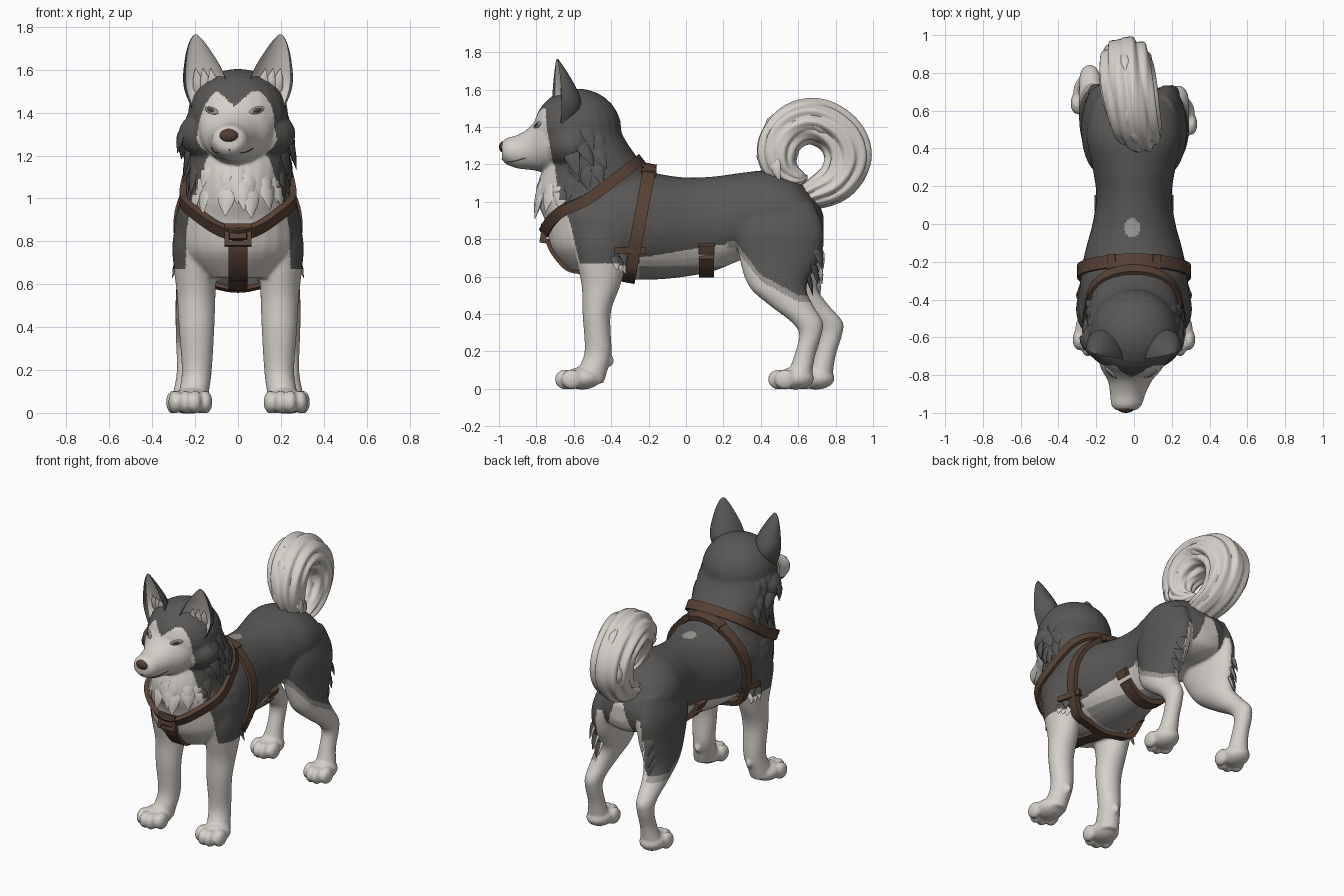
import bpy, bmesh, math, random
from mathutils import Vector, Matrix
from mathutils.bvhtree import BVHTree

if "Cube" in bpy.data.objects:
    bpy.data.objects.remove(bpy.data.objects["Cube"])

random.seed(4)
X, Y, Z = Vector((1, 0, 0)), Vector((0, 1, 0)), Vector((0, 0, 1))

# Colours
MATS = []
for name, col in [("dark_fur", (0.10, 0.097, 0.093)), ("light_fur", (0.67, 0.63, 0.585)),
                  ("brown_leather", (0.10, 0.056, 0.036)), ("nose_brown", (0.085, 0.047, 0.032)),
                  ("grey_fur", (0.33, 0.315, 0.30)), ("eye_dark", (0.06, 0.052, 0.048))]:
    m = bpy.data.materials.new(name)
    m.diffuse_color = (*col, 1)
    m.use_nodes = True
    m.node_tree.nodes["Principled BSDF"].inputs["Base Color"].default_value = m.diffuse_color
    MATS.append(m)
DARK, LIGHT, BROWN, NOSE, GREY, EYE = range(6)


def finish(ob, mat=None, rule=None, angle=50):
    me = ob.data
    me.materials.clear()
    for m in (MATS if rule else [MATS[mat]]):
        me.materials.append(m)
    for p in me.polygons:
        p.use_smooth = True
        if rule:
            p.material_index = rule(p.center, p.normal)
    me.set_sharp_from_angle(angle=math.radians(angle))


def make(name, bm):
    bmesh.ops.recalc_face_normals(bm, faces=bm.faces)
    me = bpy.data.meshes.new(name)
    bm.to_mesh(me)
    bm.free()
    ob = bpy.data.objects.new(name, me)
    bpy.context.collection.objects.link(ob)
    return ob


def curve_rows(rows, k=5):
    # Catmull-Rom interpolation of number rows
    out = []
    for i in range(len(rows) - 1):
        q = [rows[min(max(i + o, 0), len(rows) - 1)] for o in (-1, 0, 1, 2)]
        for j in range(k):
            t = j / k
            out.append([.5 * (2*b + (c - a)*t + (2*a - 5*b + 4*c - d)*t*t + (3*b - a - 3*c + d)*t**3)
                        for a, b, c, d in zip(*q)])
    return out + [list(rows[-1])]


def loft(bm, rings, n=28, mod=lambda i, a: 1.0):
    # each ring is (centre, half axis u, half axis v)
    loops = []
    for i, (c, u, v) in enumerate(rings):
        angs = [2 * math.pi * k / n for k in range(n)]
        loops.append([bm.verts.new(c + (u * math.cos(a) + v * math.sin(a)) * mod(i, a)) for a in angs])
    for p, q in zip(loops, loops[1:]):
        for k in range(n):
            bm.faces.new((p[k], p[(k + 1) % n], q[(k + 1) % n], q[k]))
    bm.faces.new(loops[0])
    bm.faces.new(loops[-1])


def column(bm, rows, s=1):  # rows: z, cx, cy, rx, ry
    loft(bm, [(Vector((s * cx, cy, z)), X * rx, Y * ry) for z, cx, cy, rx, ry in curve_rows(rows)])


def ball(bm, c, r, rot=None):
    m = Matrix.Translation(c) @ (rot or Matrix()) @ Matrix.Diagonal((*r, 1))
    bmesh.ops.create_uvsphere(bm, u_segments=24, v_segments=14, radius=1, matrix=m)


def box(bm, c, size, rot=None):
    m = Matrix.Translation(c) @ (rot or Matrix()) @ Matrix.Diagonal((*size, 1))
    bmesh.ops.create_cube(bm, size=1, matrix=m)


def table(x, pts):
    for (a, fa), (b, fb) in zip(pts, pts[1:]):
        if x <= b:
            return fa + (fb - fa) * max(0, (x - a) / (b - a))
    return pts[-1][1]


# Body: torso, neck, head and legs fused by a remesh
bm = bmesh.new()
torso = [(-.6, 1.0, .66, .2), (-.45, 1.15, .61, .28), (-.3, 1.19, .585, .285), (-.15, 1.15, .585, .26),
         (0, 1.13, .6, .22), (.15, 1.135, .63, .2), (.3, 1.155, .69, .22), (.45, 1.165, .73, .25),
         (.6, 1.11, .72, .235), (.7, 1.0, .75, .17), (.735, .93, .82, .07)]
loft(bm, [(Vector((0, y, (t + b) / 2)), X * rx, Z * (t - b) / 2) for y, t, b, rx in curve_rows(torso)], 36)
column(bm, [(1.46, 0, -.55, .2, .18), (1.36, 0, -.54, .23, .2), (1.25, 0, -.5, .245, .23),
            (1.1, 0, -.47, .24, .32), (1.0, 0, -.45, .255, .345), (.9, 0, -.42, .295, .335),
            (.75, 0, -.42, .285, .3), (.63, 0, -.42, .18, .2)])
ball(bm, (0, -.58, 1.385), (.235, .235, .22))
ball(bm, (-.005, -.61, 1.3), (.275, .16, .15))
muzzle = [(-.66, 0, 1.36, .2, .19), (-.76, -.012, 1.325, .165, .165), (-.83, -.022, 1.287, .117, .117),
          (-.9, -.033, 1.268, .094, .09), (-.96, -.04, 1.27, .08, .07), (-.985, -.042, 1.272, .055, .045)]
loft(bm, [(Vector((cx, y, cz)), X * rx, Z * rz) for y, cx, cz, rx, rz in curve_rows(muzzle)])
for s in (1, -1):
    column(bm, [(.98, .19, -.45, .08, .13), (.8, .205, -.45, .1, .15), (.68, .2, -.45, .1, .135),
                (.55, .195, -.455, .09, .103), (.4, .193, -.478, .083, .075), (.2, .192, -.47, .07, .072),
                (.1, .205, -.5, .07, .08), (.03, .215, -.52, .07, .08)], s)
    back = .11 if s < 0 else 0  # the left hind leg stands further back

    def shift(z):
        return back * min(1, max(0, (.75 - z) / .4))
    hind = [(1.0, .15, .5, .08, .18), (.85, .17, .5, .105, .235), (.7, .18, .5, .1, .215),
            (.55, .2, .49, .09, .155), (.45, .22, .56, .072, .118), (.36, .232, .645, .058, .085),
            (.29, .235, .665, .052, .06), (.18, .235, .635, .052, .056), (.08, .24, .61, .065, .065),
            (.03, .24, .605, .065, .065)]
    column(bm, [(z, cx, cy + shift(z), rx, ry) for z, cx, cy, rx, ry in hind], s)
    for px, py, w in ((.222, -.555, .97), (.24, .585 + back, .9)):  # paws and toes
        ball(bm, (s * px, py, .056), (.092 * w, .1, .06))
        for i, dy in enumerate((.012, -.022, -.022, .012)):
            ball(bm, (s * px + (i - 1.5) * .048 * w, py - .068 + dy, .05), (.034 * w, .057, .054))
    ball(bm, (s * .195, -.405, .15), (.02, .02, .03))
body = make("body", bm)
r = body.modifiers.new("fuse", 'REMESH')
r.mode, r.voxel_size = 'VOXEL', .009
sm = body.modifiers.new("soften", 'SMOOTH')
sm.factor, sm.iterations = .5, 6
dg = bpy.context.evaluated_depsgraph_get()
fused = bpy.data.meshes.new_from_object(body.evaluated_get(dg))
body.modifiers.clear()
body.data = fused

MASK = [(0, 1.43), (.08, 1.5), (.14, 1.5), (.2, 1.39), (.225, 1.2)]
FACE = [(1.2, -.71), (1.4, -.745), (1.5, -.75)]
CHEST = [(.68, -.57), (.85, -.61), (1.1, -.69), (1.25, -.71)]
THIGH = [(.26, .79), (.4, .61), (.6, .5), (.8, .5)]
RUMP = [(.55, .16), (.75, .1), (.95, .03)]


def coat(c, n):
    x, y, z = abs(c.x), c.y, c.z
    if z > 1.2:
        return LIGHT if y < table(z, FACE) and z < table(abs(c.x + .015), MASK) else DARK
    if y < -.25:
        return LIGHT if z < .67 or y < table(z, CHEST) else DARK
    if z > 1.05 and (c.x + .01)**2 / .0018 + (y + .02)**2 / .0024 < 1:
        return GREY
    if y < .22:
        return GREY if z < .655 else LIGHT if z < .70 + (y + .25) * .16 else DARK
    line = table(y, THIGH)
    if z < line - .035 or (y > .55 and z < .95 and x < table(z, RUMP)):
        return LIGHT
    if z < .86 and (n.x * c.x < -.03 * x or n.z < -.7):  # inner thighs and groin
        return LIGHT
    return GREY if z < line else DARK


finish(body, rule=coat, angle=180)
tree = BVHTree.FromPolygons([v.co for v in fused.vertices], [p.vertices[:] for p in fused.polygons])


def hit(c, d, far=.6):
    c, d = Vector(c), Vector(d).normalized()
    p, n, _, _ = tree.ray_cast(c + d * far, -d)
    return (p, n) if p else (c, d)


# Fur tufts lying flat on the coat
def tuft(bm, p, n, d, length, w, lift=.01):
    side = d.cross(n).normalized()
    rows = [(-.35, .5, -.02), (.1, 1, -.006), (.5, .75, .002), (1, .04, lift)]
    loft(bm, [(p + d * length * t + n * o, side * w * k, n * w * .35 * k) for t, k, o in rows], 8)


tufts = bmesh.new()
for z in (1.37, 1.28, 1.2, 1.12, 1.05):
    lo, hi = (66, 112) if z > 1.17 else (0, 80)
    for s in (1, -1):
        for a in range(lo, hi, 16):
            t = math.radians(a + random.uniform(-6, 6))
            p, n = hit((0, -.5, z + random.uniform(-.03, .03)), (s * math.sin(t), -math.cos(t), 0))
            d = (-Z + n * random.uniform(.0, .1) + Y * (.35 if z > 1.17 else 0)).normalized()
            tuft(tufts, p, n, d, random.uniform(.09, .13), random.uniform(.035, .05))
for s in (1, -1):
    for y, z in ((-.33, .74), (-.36, .7), (-.32, .69), (-.4, .71)):  # elbows
        p, n = hit((s * .2, y - .1, z), (s * .7, 1, 0), .4)
        tuft(tufts, p, n, (-Z + n * .15).normalized(), .08, .03)
    for z in (.74, .66, .6):  # back of thighs
        p, n = hit((s * .18, .5, z), (s * .15, 1, 0), .4)
        tuft(tufts, p, n, (-Z + n * .1).normalized(), .1, .04)
finish(make("fur_tufts", tufts), rule=coat, angle=60)

# Ears: crescent sections, light inside
for s, side in ((1, "left"), (-1, "right")):
    bm = bmesh.new()
    rows = curve_rows([(1.42, .14, .075, .08), (1.49, .15, .095, .12), (1.55, .156, .1, .125), (1.62, .168, .084, .095),
                       (1.69, .184, .056, .055), (1.74, .194, .029, .022), (1.764, .197, .008, .005)], 4)
    n, loops = 24, []
    for z, cx, w, d in rows:
        ring = []
        for k in range(n):
            a = 2 * math.pi * k / n
            dy = d * math.sin(a) if a <= math.pi else -d * .5 * math.sin(a)
            ring.append(bm.verts.new((s * (cx + w * math.cos(a)), -.69 + dy + w * .25 * math.cos(a), z)))
        loops.append(ring)
    for p, q in zip(loops, loops[1:]):
        for k in range(n):
            f = bm.faces.new((p[k], p[(k + 1) % n], q[(k + 1) % n], q[k]))
            f.material_index = LIGHT if n / 2 + 1 <= k < n - 2 else DARK
    bm.faces.new(loops[0])
    bm.faces.new(loops[-1])
    ear = make("ear_" + side, bm)
    idx = [p.material_index for p in ear.data.polygons]
    finish(ear, rule=lambda c, m: DARK)
    ear.data.polygons.foreach_set("material_index", idx)
    bm = bmesh.new()
    for i in range(3):
        tuft(bm, Vector((s * (.11 + i * .035), -.66 + .012 * i, 1.51)), -Y, (Z + X * s * .2).normalized(), .1, .028)
    finish(make("ear_fluff_" + side, bm), LIGHT)

# Curled tail with combed ridges, leaning sideways
bm = bmesh.new()
# rows: angle, radius, half width, half thickness, centre x
path = curve_rows([(-118, .28, .08, .08, 0), (-85, .205, .11, .085, -.01), (-40, .2, .125, .11, -.03),
                   (0, .203, .135, .128, -.04), (50, .185, .145, .123, -.035), (90, .182, .145, .12, -.02),
                   (140, .175, .135, .117, .01), (180, .172, .105, .107, .04), (215, .165, .08, .08, .05),
                   (245, .145, .055, .05, .05), (265, .12, .012, .012, .05)], 8)
rings = []
for a, rad, hx, ht, cx in path:
    d = Vector((0, math.cos(math.radians(a)), math.sin(math.radians(a))))
    rings.append((Vector((cx, .66, 1.25)) + d * rad, X * hx, d * ht))
loft(bm, rings, 90, lambda i, a: .9 + .13 * abs(math.sin(4.5 * a + .05 * i)) + .03 * math.sin(13 * a - .12 * i))
for i in range(14):  # loose strands on the tail
    c, u, v = rings[18 + i * 4]
    a = random.uniform(-.3, math.pi + .3)
    n = (u * math.cos(a) + v * math.sin(a))
    d = (rings[19 + i * 4][0] - c).normalized()
    tuft(bm, c + n * .94, n.normalized(), d, .12, .03, -.02)
finish(make("tail", bm), LIGHT, angle=60)

# Nose, mouth and eyes
bm = bmesh.new()
ball(bm, (-.043, -.972, 1.293), (.048, .028, .032))
ball(bm, (-.043, -.955, 1.31), (.042, .035, .02))
finish(make("nose", bm), NOSE, angle=180)
bm = bmesh.new()
for s in (1, -1):
    pts = [hit((-.04, -.85, z), (s * math.sin(t), -math.cos(t), 0), .4)[0]
           for t, z in ((0, 1.228), (.5, 1.215), (1.0, 1.22), (1.5, 1.235))]
    loft(bm, [(p, Y * .004 + X * s * .004, Z * .004) for p in pts], 6)
finish(make("mouth_line", bm), EYE)
for s, side in ((1, "left"), (-1, "right")):
    p, n = hit((-.018 + s * .105, -.7, 1.41), -Y, .5)
    rot = n.to_track_quat('Z', 'Y').to_matrix().to_4x4() @ Matrix.Rotation(s * .3, 4, 'Z')
    for name, w, mat in (("eye_rim_", 1.25, GREY), ("eye_", .9, EYE)):
        bm = bmesh.new()
        ball(bm, p, (.034 * w, .013 * w, .012 / w), rot)
        finish(make(name + side, bm), mat, angle=180)


# Harness straps wrapped on the body by ray casts; bow bends the front of a loop
def strap(name, c, u, v, w, a0=0, a1=360, steps=72, bow=0):
    c, u, v = Vector(c), Vector(u).normalized(), Vector(v).normalized()
    nrm, closed = u.cross(v), a1 - a0 == 360
    angs = [math.radians(a0 + (a1 - a0) * i / steps) for i in range(steps + (not closed))]
    dirs = [u * math.cos(a) + v * math.sin(a) for a in angs]
    cs = [c + nrm * bow * (math.sin(2 * a)**2 if math.sin(a) < 0 else 0) for a in angs]
    rad = [max((hit(q + nrm * o, d)[0] - q - nrm * o).length for o in (-w / 2, 0, w / 2)) for q, d in zip(cs, dirs)]
    m = len(rad)
    for _ in range(3):
        rad = [(rad[i - 1 if closed else max(i - 1, 0)] + rad[i] + rad[(i + 1) % m if closed else min(i + 1, m - 1)]) / 3
               for i in range(m)]
    bm = bmesh.new()
    corners = ((-.015, -1), (.018, -1), (.018, 1), (-.015, 1))
    loops = [[bm.verts.new(o + d * (q + h) + nrm * e * w / 2) for h, e in corners] for o, d, q in zip(cs, dirs, rad)]
    for i in range(m if closed else m - 1):
        p, q = loops[i], loops[(i + 1) % m]
        for k in range(4):
            bm.faces.new((p[k], p[(k + 1) % 4], q[(k + 1) % 4], q[k]))
    if not closed:
        bm.faces.new(loops[0])
        bm.faces.new(loops[-1])
    finish(make(name, bm), BROWN)


strap("girth_strap", (0, -.25, .88), X, (0, .12, .64), .068)
strap("neck_strap", (0, -.5, 1.03), X, (0, .53, .40), .06, bow=.035)
strap("chest_strap", (0, -.42, .8), -Y, -Z, .09, 0, 112, 30)
strap("belly_strap", (0, .11, .88), X, Z, .08, -133, -47, 30)
for s, side in ((1, "left"), (-1, "right")):
    strap("belly_tab_" + side, (0, .11, .88), X * s, Z, .085, -41, -29, 6)
    strap("side_link_" + side, (0, -.3, .74), X * s, Y, .035, -15, 18, 12)

# Buckles
bm = bmesh.new()
p, n = hit((0, -.45, .83), -Y)
rot = Matrix.Rotation(-.15, 4, 'X')
for dx, dz, sx, sz in ((0, .04, .125, .022), (0, -.04, .125, .022), (.052, 0, .022, .1), (-.052, 0, .022, .1), (0, 0, .08, .04)):
    box(bm, p + Vector((dx, -.018, dz)), (sx, .035, sz), rot)
for s in (1, -1):
    p, n = hit((0, -.205, .9), (s * .13, 0, .3))
    box(bm, p + n * .018, (.045, .08, .035), Matrix.Rotation(s * .4, 4, 'Y'))
finish(make("buckles", bm), BROWN, angle=30)
